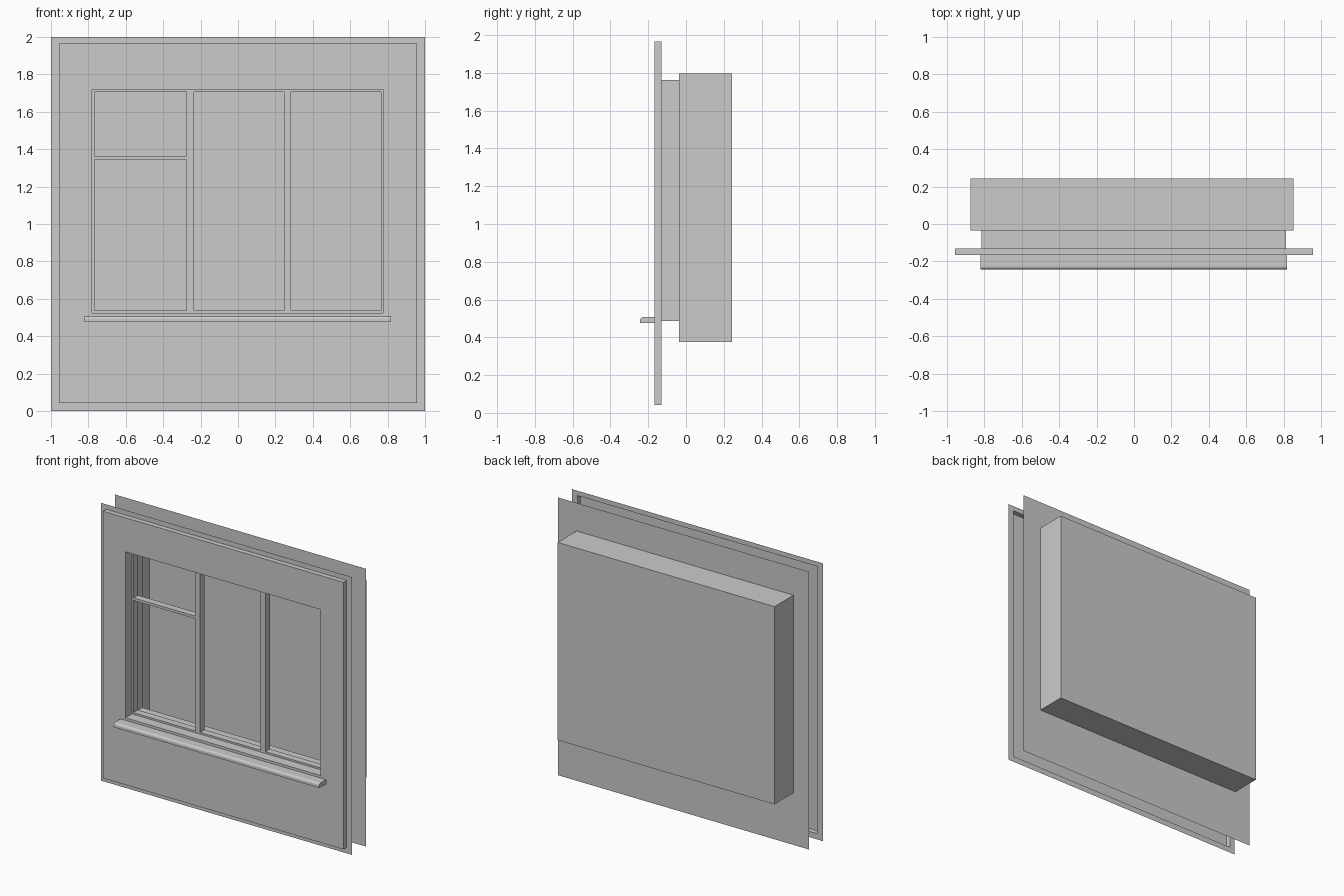
import bpy, bmesh, math

if "Cube" in bpy.data.objects:
    bpy.data.objects.remove(bpy.data.objects["Cube"])


def finish(name, bm):
    bmesh.ops.recalc_face_normals(bm, faces=bm.faces)
    me = bpy.data.meshes.new(name)
    bm.to_mesh(me)
    bm.free()
    ob = bpy.data.objects.new(name, me)
    bpy.context.collection.objects.link(ob)
    return ob


def loft(name, loops, closed=False, cap_end=False):
    """Bridge rectangles (x0, x1, z0, z1) placed at depth y."""
    bm = bmesh.new()
    rings = []
    for (x0, x1, z0, z1), y in loops:
        pts = ((x0, z0), (x1, z0), (x1, z1), (x0, z1))
        rings.append([bm.verts.new((x, y, z)) for x, z in pts])
    pairs = list(zip(rings, rings[1:]))
    if closed:
        pairs.append((rings[-1], rings[0]))
    for a, b in pairs:
        for i in range(4):
            j = (i + 1) % 4
            bm.faces.new((a[i], a[j], b[j], b[i]))
    if cap_end:
        bm.faces.new(rings[-1])
    return finish(name, bm)


def box(name, x0, x1, y0, y1, z0, z1):
    bm = bmesh.new()
    bmesh.ops.create_cube(bm, size=1)
    for v in bm.verts:
        v.co.x = x1 if v.co.x > 0 else x0
        v.co.y = y1 if v.co.y > 0 else y0
        v.co.z = z1 if v.co.z > 0 else z0
    return finish(name, bm)


FULL = (-1, 1, 0, 2)
PANEL = (-0.958, 0.956, 0.042, 1.965)
LINING = (-0.815, 0.812, 0.487, 1.762)
OPENING = (-0.78, 0.775, 0.525, 1.72)
PANES = (-0.767, 0.765, 0.538, 1.707)
ROOM = (-0.875, 0.852, 0.374, 1.798)

# Outer wall sheet: flat rim with a raised panel, open at the back
loft("outer_wall", [(FULL, -0.13), (PANEL, -0.13), (PANEL, -0.166), (LINING, -0.166)])

# Lining around the window opening
loft("window_lining", [(OPENING, -0.166), (OPENING, -0.036), (LINING, -0.036), (LINING, -0.166)],
     closed=True)

# Inner wall sheet with its reveal
loft("inner_wall", [(FULL, 0.028), (OPENING, 0.028), (OPENING, -0.036)])

# Open-fronted room box behind the window
loft("room_box", [(ROOM, -0.036), (ROOM, 0.243)], cap_end=True)

# Window frame, mullions and transom
Y0, Y1 = -0.093, -0.043
loft("window_frame", [(OPENING, Y0), (PANES, Y0), (PANES, Y1), (OPENING, Y1)], closed=True)
for side, x0, x1 in (("left", -0.275, -0.236), ("right", 0.245, 0.284)):
    box("mullion_" + side, x0, x1, Y0, Y1, PANES[2], PANES[3])
box("transom", PANES[0], -0.275, Y0, Y1, 1.345, 1.364)

# Outside sill with a rounded top front edge
r = 0.016
profile = [(-0.166, 0.476), (-0.166, 0.507)]
for i in range(5):
    a = math.radians(90 + 22.5 * i)
    profile.append((-0.243 + r + r * math.cos(a), 0.507 - r + r * math.sin(a)))
profile.append((-0.243, 0.476))
bm = bmesh.new()
face = bm.faces.new([bm.verts.new((-0.82, y, z)) for y, z in profile])
ext = bmesh.ops.extrude_face_region(bm, geom=[face], use_keep_orig=True)
for v in ext["geom"]:
    if isinstance(v, bmesh.types.BMVert):
        v.co.x = 0.817
finish("window_sill", bm)
